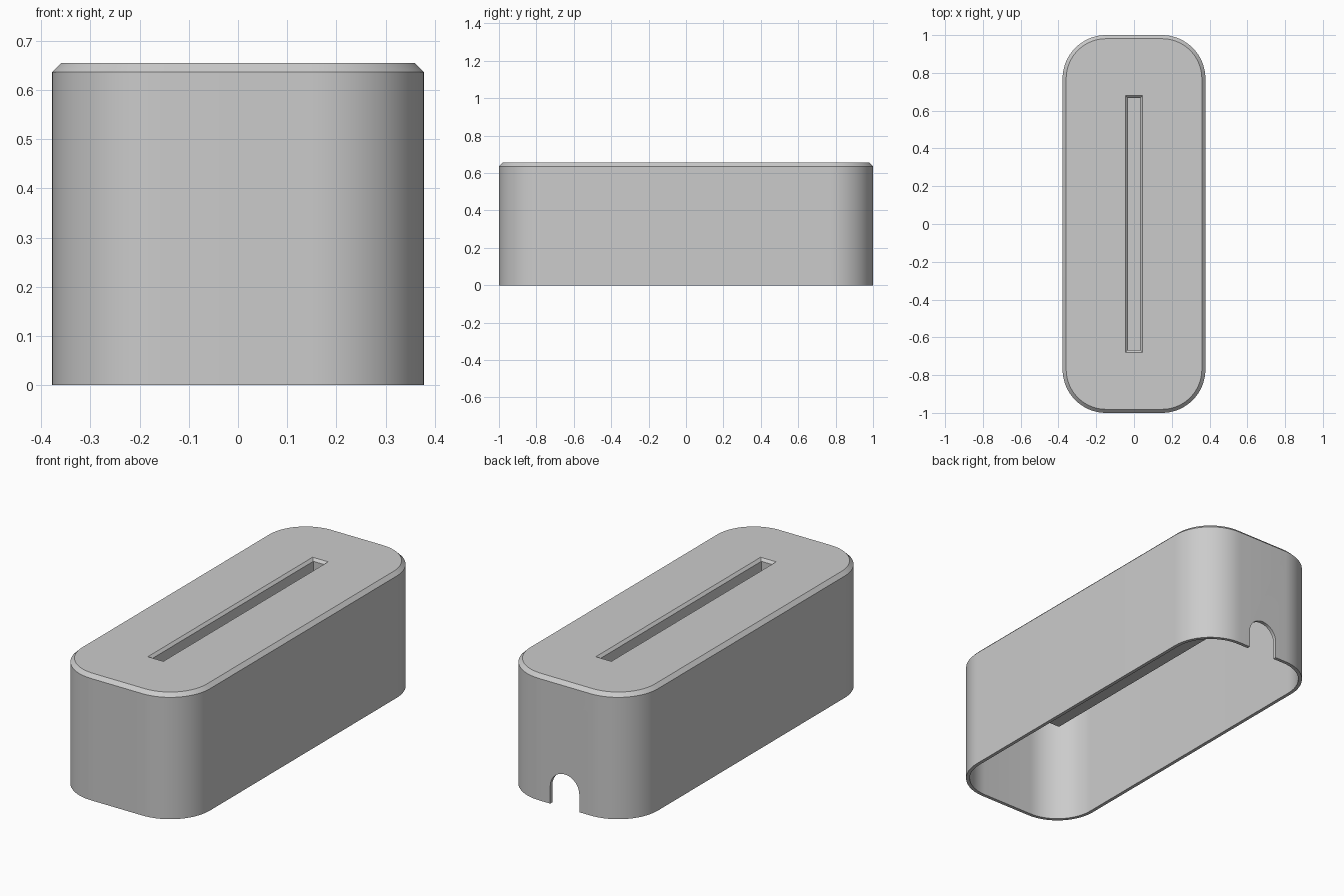
import bpy, bmesh, math

if "Cube" in bpy.data.objects:
    bpy.data.objects.remove(bpy.data.objects["Cube"])

HALF_X, HALF_Y, HEIGHT, RADIUS = 0.378, 1.0, 0.655, 0.23
WALL, CHAMFER = 0.018, 0.019

grey = bpy.data.materials.new("plain_grey")
grey.use_nodes = True
colour = (0.6, 0.6, 0.6, 1)
grey.diffuse_color = colour
grey.node_tree.nodes["Principled BSDF"].inputs["Base Color"].default_value = colour


def rounded(hx, hy, r, z, steps=18):
    """Rounded rectangle outline at height z."""
    pts = []
    for i, (sx, sy) in enumerate([(1, 1), (-1, 1), (-1, -1), (1, -1)]):
        for k in range(steps + 1):
            a = math.pi / 2 * (i + k / steps)
            pts.append((sx * (hx - r) + r * math.cos(a),
                        sy * (hy - r) + r * math.sin(a), z))
    return pts


def rect(hx, hy, z):
    return [(hx, hy, z), (-hx, hy, z), (-hx, -hy, z), (hx, -hy, z)]


def loft(name, outlines):
    """Closed solid skinned through matching outlines."""
    bm = bmesh.new()
    rings = [[bm.verts.new(p) for p in o] for o in outlines]
    for a, b in zip(rings, rings[1:]):
        for i in range(len(a)):
            j = (i + 1) % len(a)
            bm.faces.new((a[i], a[j], b[j], b[i]))
    bm.faces.new(rings[0])
    bm.faces.new(rings[-1])
    bmesh.ops.recalc_face_normals(bm, faces=bm.faces)
    mesh = bpy.data.meshes.new(name)
    bm.to_mesh(mesh)
    bm.free()
    mesh.materials.append(grey)
    obj = bpy.data.objects.new(name, mesh)
    bpy.context.collection.objects.link(obj)
    return obj


# Hollow cover with chamfered top edge, open underneath
in_x, in_y, in_r = HALF_X - WALL, HALF_Y - WALL, RADIUS - WALL
cover = loft("hollow_cover", [
    rounded(HALF_X - CHAMFER, HALF_Y - CHAMFER, RADIUS - CHAMFER, HEIGHT),
    rounded(HALF_X, HALF_Y, RADIUS, HEIGHT - CHAMFER),
    rounded(HALF_X, HALF_Y, RADIUS, 0),
    rounded(in_x, in_y, in_r, 0),
    rounded(in_x, in_y, in_r, HEIGHT - 0.025)])

# Pocket block hanging under the lid
pocket = loft("slot_pocket", [rect(0.09, 0.69, 0.35), rect(0.09, 0.69, 0.642)])

# Slot cavity with a bevelled lip
slot = loft("slot_cutter", [
    rect(0.032, 0.667, 0.37), rect(0.032, 0.667, HEIGHT - 0.013),
    rect(0.045, 0.68, HEIGHT), rect(0.045, 0.68, HEIGHT + 0.05)])

# Arched cable opening in the back wall
NOTCH_R, NOTCH_TOP = 0.084, 0.175
arch = [(NOTCH_R, -0.1), (-NOTCH_R, -0.1)]
for k in range(25):
    a = math.pi * (1 - k / 24)
    arch.append((NOTCH_R * math.cos(a), NOTCH_TOP - NOTCH_R + NOTCH_R * math.sin(a)))
notch = loft("cable_notch_cutter", [[(x, y, z) for x, z in arch] for y in (0.9, 1.1)])

# Combine the parts and bake the result
helpers = [(pocket, "UNION"), (slot, "DIFFERENCE"), (notch, "DIFFERENCE")]
for helper, operation in helpers:
    helper.hide_render = True
    mod = cover.modifiers.new(helper.name, "BOOLEAN")
    mod.object, mod.operation, mod.solver = helper, operation, "EXACT"
bpy.context.view_layer.update()
baked = bpy.data.meshes.new_from_object(
    cover.evaluated_get(bpy.context.evaluated_depsgraph_get()))
cover.modifiers.clear()
cover.data = baked
for helper, _ in helpers:
    bpy.data.objects.remove(helper)

bpy.ops.object.select_all(action="DESELECT")
cover.select_set(True)
bpy.context.view_layer.objects.active = cover
bpy.ops.object.shade_smooth_by_angle(angle=math.radians(30))
